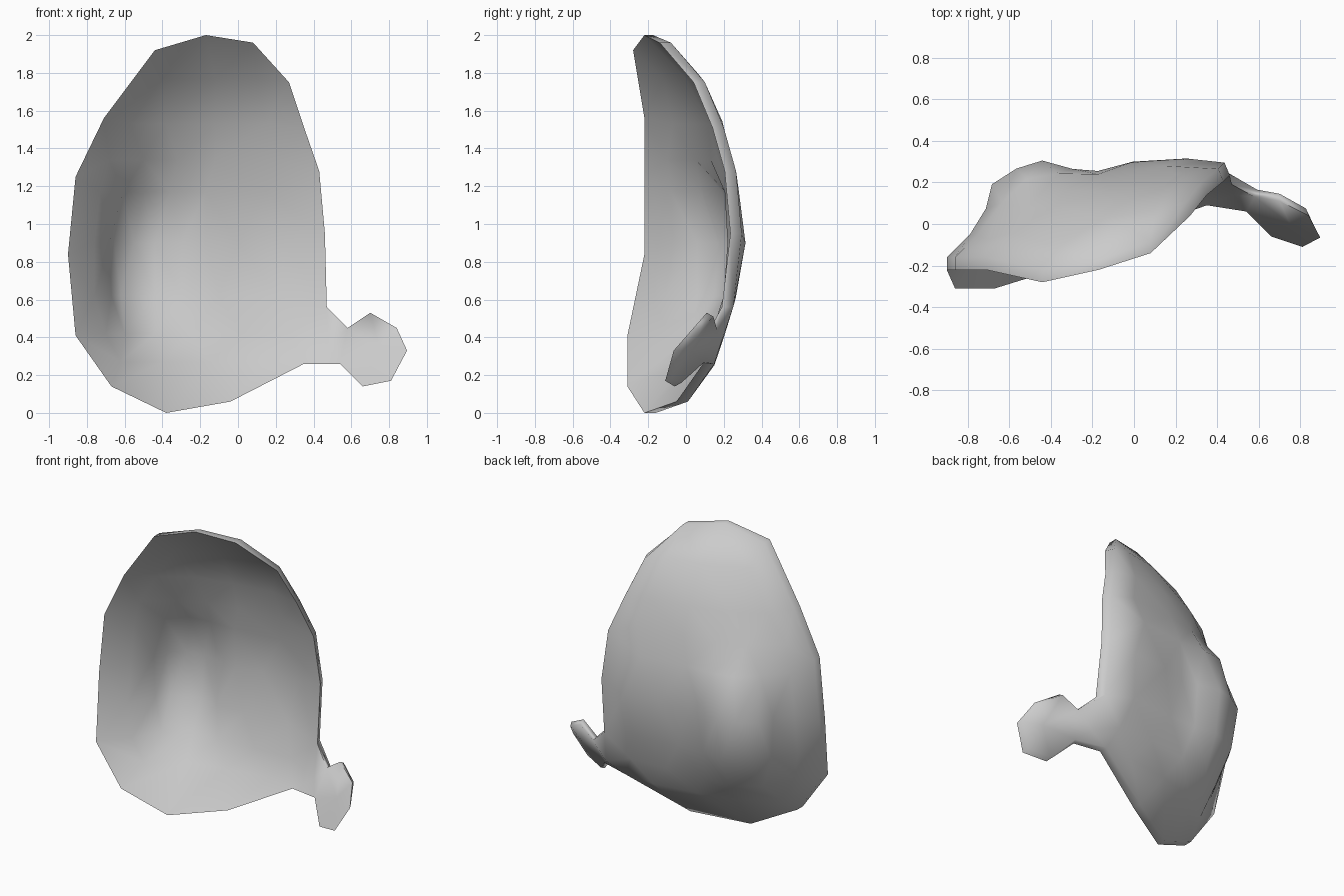
import bpy, bmesh
from mathutils import Vector
from mathutils.geometry import delaunay_2d_cdt

if "Cube" in bpy.data.objects:
    bpy.data.objects.remove(bpy.data.objects["Cube"])

# Rim of the shell with its side tab, clockwise seen from the front: x, y, z
rim = [(-.17, -.22, 2.0), (.08, -.14, 1.96), (.27, .04, 1.75), (.35, .14, 1.51),
       (.43, .205, 1.28), (.46, .235, .95), (.47, .19, .56),
       (.58, .13, .45), (.70, .11, .53), (.84, .04, .45), (.895, -.065, .33),
       (.81, -.11, .17), (.66, -.06, .14), (.54, .06, .26),
       (.35, .09, .26), (-.04, -.05, .06), (-.38, -.22, 0), (-.67, -.31, .14),
       (-.86, -.31, .41), (-.90, -.22, .84), (-.86, -.22, 1.25),
       (-.71, -.22, 1.56), (-.44, -.28, 1.92)]

# Depth of the hollow and its long bulge: height -> (x, y) from left to right
hollow = {
    .27: [(-.62, -.14), (-.40, .01), (-.15, .075), (.15, .12)],
    .42: [(-.70, -.15), (-.60, .03), (-.44, .14), (-.25, .135), (.02, .16), (.28, .17)],
    .62: [(-.76, -.11), (-.67, .06), (-.62, .15), (-.44, .23), (-.30, .20), (-.1, .20), (.22, .23)],
    .90: [(-.76, -.07), (-.68, .06), (-.655, .17), (-.55, .235), (-.44, .27),
          (-.30, .23), (-.17, .22), (0, .265), (.25, .28)],
    1.17: [(-.73, -.08), (-.61, .08), (-.50, .19), (-.36, .21), (-.17, .205), (.15, .245)],
    1.34: [(-.68, -.10), (-.50, .05), (-.32, .13), (-.12, .17), (.2, .205)],
    1.53: [(-.57, -.07), (-.38, .05), (-.12, .12), (.15, .16)],
    1.77: [(-.40, -.12), (-.12, .0), (.1, .04)],
    .34: [(.75, .0), (.48, .14)],          # tab centre and neck
}
pts = rim + [(x, y, z) for z, row in hollow.items() for x, y in row]
n_rim = len(rim)

# Triangulate the front sheet in the front plane
out = delaunay_2d_cdt([Vector((x, z)) for x, y, z in pts], [],
                      [list(range(n_rim))[::-1]], 1, 1e-5)
ids = [o[0] for o in out[3]]
bm = bmesh.new()
front = [bm.verts.new(p) for p in pts]
for f in out[2]:
    bm.faces.new([front[ids[i]] for i in f])
bm.normal_update()
for f in bm.faces:
    if f.normal.y > 0:
        f.normal_flip()
bm.normal_update()

# Back sheet: rim shifted back (and slightly inward on the right),
# inside shifted along the normals
back = {}
for i, v in enumerate(front):
    x, y, z = v.co
    if i >= n_rim:
        step = -v.normal * .035
    elif x > .5:
        step = Vector(((.7 - x) * .1, .035, (.33 - z) * .1))
    else:
        step = Vector((-.025 if x > .2 and z > .5 else 0, .045 if z > 1.98 else .06, 0))
    back[v] = bm.verts.new(v.co + step)
for f in list(bm.faces):
    bm.faces.new([back[v] for v in reversed(f.verts)])
for a, b in zip(front[:n_rim], front[1:n_rim] + front[:1]):
    bm.faces.new((a, b, back[b], back[a]))
bmesh.ops.recalc_face_normals(bm, faces=bm.faces)

me = bpy.data.meshes.new("curved_shell")
bm.to_mesh(me)
bm.free()
shell = bpy.data.objects.new("curved_shell", me)
bpy.context.collection.objects.link(shell)
bpy.context.view_layer.objects.active = shell
shell.select_set(True)
bpy.ops.object.shade_smooth_by_angle(angle=1.5)
